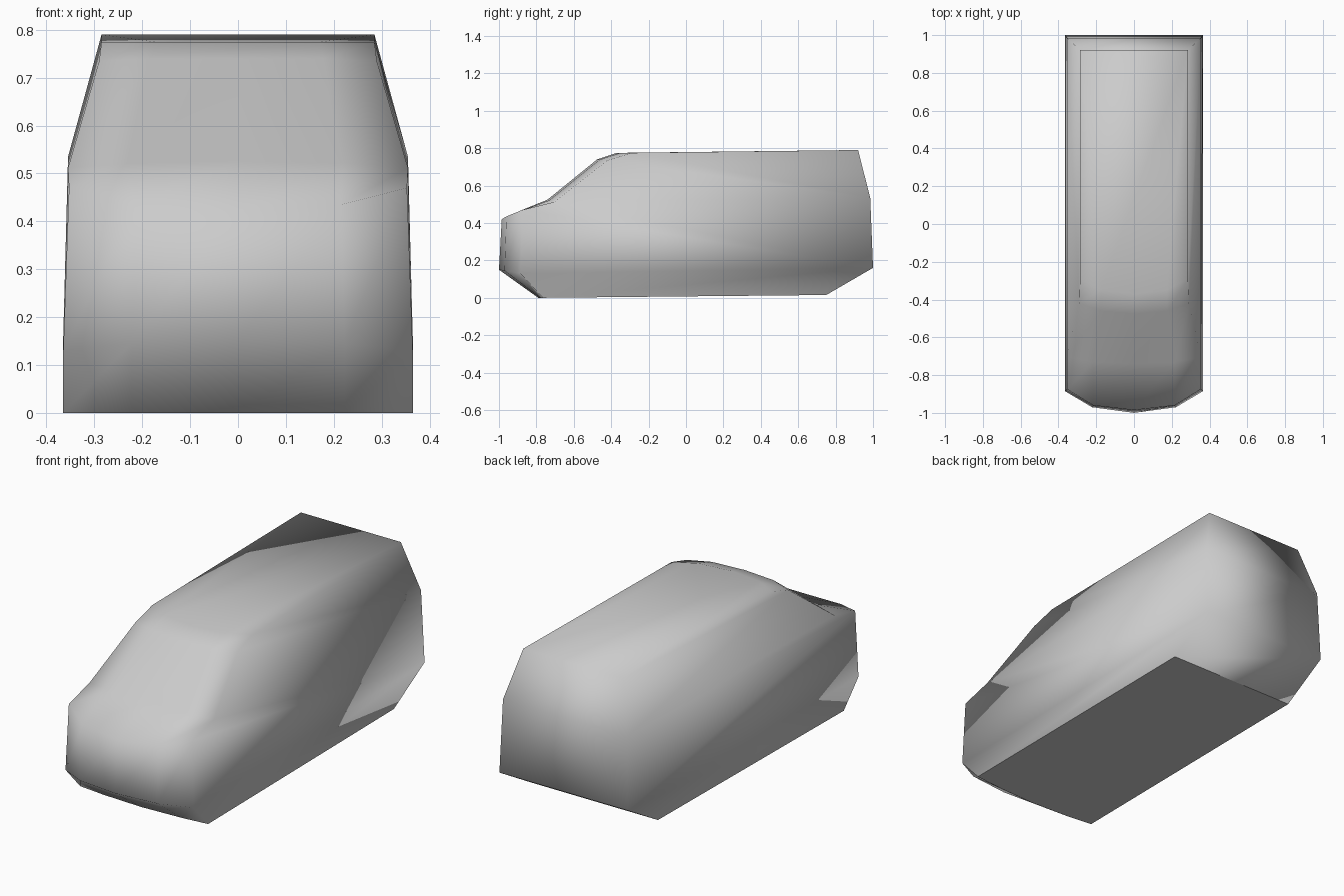
import bpy, bmesh

cube = bpy.data.objects.get("Cube")
if cube:
    bpy.data.objects.remove(cube, do_unlink=True)

# Single body paint
paint = bpy.data.materials.new("light_grey")
paint.use_nodes = True
GREY = (0.6, 0.6, 0.6, 1.0)
paint.diffuse_color = GREY
paint.node_tree.nodes["Principled BSDF"].inputs["Base Color"].default_value = GREY

bm = bmesh.new()


def bowed_row(half, centre, mid, corner):
    """Five points across the body, bowed forward at the centre."""
    pts = [(-half, corner), (-half * 0.61, mid), (0, centre), (half * 0.61, mid), (half, corner)]
    return [bm.verts.new((x, y, z)) for x, (y, z) in pts]


def straight_row(half, y, z):
    """Left and right points of a straight cross edge."""
    return [bm.verts.new((s * half, y, z)) for s in (-1, 1)]


# Front of the body, from the floor up to the roof
floor_front = bowed_row(0.365, (-0.79, 0.0), (-0.78, 0.0), (-0.765, 0.0))
nose_low = bowed_row(0.365, (-1.0, 0.15), (-0.97, 0.145), (-0.885, 0.13))
hood_front = bowed_row(0.353, (-0.985, 0.42), (-0.96, 0.435), (-0.875, 0.47))
screen_low = bowed_row(0.355, (-0.74, 0.525), (-0.73, 0.522), (-0.705, 0.512))
screen_top = bowed_row(0.29, (-0.475, 0.74), (-0.46, 0.74), (-0.42, 0.735))
roof_front = bowed_row(0.285, (-0.37, 0.775), (-0.35, 0.775), (-0.29, 0.775))

# Back of the body, from the roof down to the floor
roof_back = straight_row(0.285, 0.92, 0.79)
belt_back = straight_row(0.355, 0.985, 0.535)
tail_low = straight_row(0.365, 1.0, 0.16)
floor_back = straight_row(0.365, 0.75, 0.015)

# Nose, hood and windscreen panels
front_rows = [floor_front, nose_low, hood_front, screen_low, screen_top, roof_front]
for low, high in zip(front_rows, front_rows[1:]):
    for i in range(4):
        bm.faces.new((low[i], low[i + 1], high[i + 1], high[i]))

# Roof, tail panels and floor
bm.faces.new(roof_front + roof_back[::-1])
back_rows = [roof_back, belt_back, tail_low, floor_back]
for high, low in zip(back_rows, back_rows[1:]):
    bm.faces.new((high[0], high[1], low[1], low[0]))
floor = bm.faces.new(floor_front + floor_back[::-1])

# Sides: sill, door and window strips
for e in (0, -1):
    bm.faces.new((floor_front[e], floor_back[e], tail_low[e], nose_low[e]))
    bm.faces.new((nose_low[e], tail_low[e], belt_back[e], screen_low[e], hood_front[e]))
    bm.faces.new((screen_low[e], belt_back[e], roof_back[e], roof_front[e], screen_top[e]))

bmesh.ops.recalc_face_normals(bm, faces=bm.faces[:])

# Smooth body with a crisp edge around the floor
for face in bm.faces:
    face.smooth = True
for edge in floor.edges:
    edge.smooth = False

mesh = bpy.data.meshes.new("van_body")
bm.to_mesh(mesh)
bm.free()
mesh.materials.append(paint)
body = bpy.data.objects.new("van_body", mesh)
bpy.context.collection.objects.link(body)
